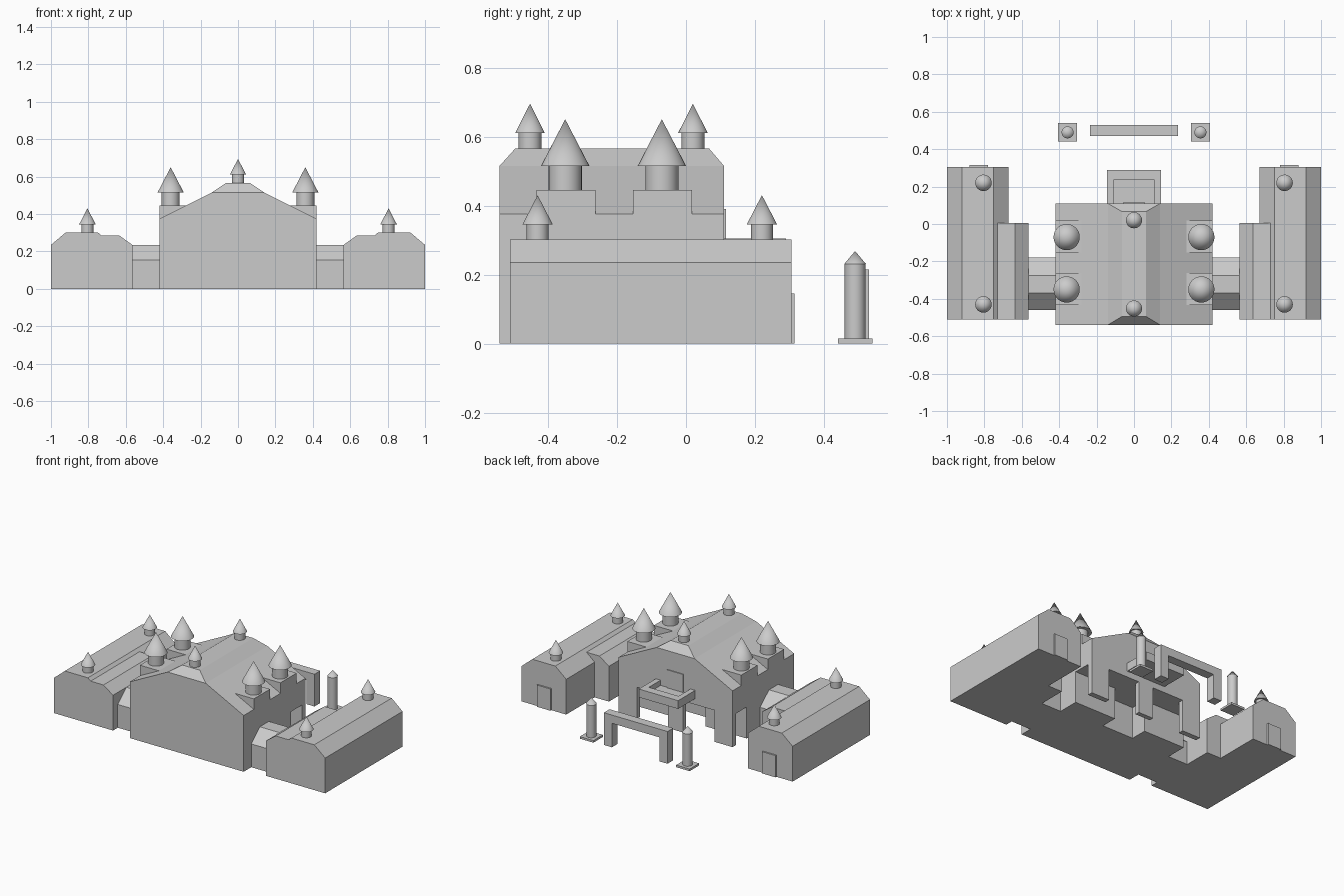
import bpy, bmesh
from mathutils import Vector

if "Cube" in bpy.data.objects:
    bpy.data.objects.remove(bpy.data.objects["Cube"])


def make(name, bm):
    bmesh.ops.recalc_face_normals(bm, faces=bm.faces)
    me = bpy.data.meshes.new(name)
    bm.to_mesh(me)
    bm.free()
    ob = bpy.data.objects.new(name, me)
    bpy.context.collection.objects.link(ob)
    return ob


def loft(name, a, b):
    """Closed solid between two matching loops."""
    bm = bmesh.new()
    va, vb = [bm.verts.new(p) for p in a], [bm.verts.new(p) for p in b]
    bm.faces.new(va)
    bm.faces.new(vb[::-1])
    n = len(va)
    for i in range(n):
        bm.faces.new((va[i], va[(i + 1) % n], vb[(i + 1) % n], vb[i]))
    return make(name, bm)


def box(name, x0, x1, y0, y1, z0, z1):
    ring = [(x0, y0), (x1, y0), (x1, y1), (x0, y1)]
    return loft(name, [(x, y, z0) for x, y in ring], [(x, y, z1) for x, y in ring])


def along_y(name, prof, y0, y1):
    return loft(name, [(x, y0, z) for x, z in prof], [(x, y1, z) for x, z in prof])


def spire(name, x, y, z0, z1, z2, r_drum, r_cone):
    """Round drum with a conical cap."""
    bm = bmesh.new()
    for ra, rb, za, zb in ((r_drum, r_drum, z0 - 0.01, z1), (r_cone, 0, z1, z2)):
        part = bmesh.ops.create_cone(bm, cap_ends=True, segments=32, radius1=ra, radius2=rb, depth=zb - za)
        bmesh.ops.translate(bm, verts=part["verts"], vec=Vector((x, y, (za + zb) / 2)))
    ob = make(name, bm)
    bpy.ops.object.select_all(action='DESELECT')
    ob.select_set(True)
    bpy.context.view_layer.objects.active = ob
    bpy.ops.object.shade_smooth_by_angle()


PORCH_Z = 0.21

# main hall: lower body, then the wide gabled upper storey above the porch
box("hall_base", -0.42, 0.42, -0.54, -0.15, 0, PORCH_Z)
along_y("hall_upper", [(-0.42, PORCH_Z), (0.42, PORCH_Z), (0.42, 0.375), (0.14, 0.515),
                       (-0.14, 0.515), (-0.42, 0.375)], -0.54, 0.11)

# hipped ridge cap and its two spires
loft("ridge_cap",
     [(-0.14, -0.54, 0.515), (0.14, -0.54, 0.515), (0.14, 0.11, 0.515), (-0.14, 0.11, 0.515)],
     [(-0.065, -0.495, 0.565), (0.065, -0.495, 0.565), (0.065, 0.067, 0.565), (-0.065, 0.067, 0.565)])
for y in (-0.452, 0.02):
    spire("ridge_spire", 0, y, 0.565, 0.61, 0.695, 0.033, 0.043)

# rear porch centre pier, balcony and balcony door
box("porch_centre_pier", -0.055, 0.055, 0.08, 0.11, 0, PORCH_Z)
box("balcony_floor", -0.145, 0.145, 0.1, 0.29, 0.25, 0.27)
box("balcony_rear_rail", -0.145, 0.145, 0.235, 0.29, 0.25, 0.305)
box("balcony_door", -0.06, 0.06, 0.10, 0.116, 0.27, 0.39)

# free-standing gate beam
box("gate_beam", -0.235, 0.235, 0.47, 0.53, 0.16, 0.215)

for s in (-1, 1):
    def mbox(name, xa, xb, *rest):
        return box(name, min(s * xa, s * xb), max(s * xa, s * xb), *rest)

    # porch walls, balcony sides and gate legs
    mbox("porch_back_wall", 0.115, 0.42, -0.15, -0.04, 0, PORCH_Z)
    mbox("porch_leg", 0.286, 0.42, 0.075, 0.11, 0, PORCH_Z)
    mbox("balcony_side_rail", 0.11, 0.145, 0.1, 0.235, 0.25, 0.305)
    mbox("gate_leg", 0.175, 0.235, 0.47, 0.53, 0, 0.16)

    # corner towers on square bases set into the roof
    for y in (-0.35, -0.07):
        mbox("tower_base", 0.27, 0.42, y - 0.083, y + 0.088, 0.36, 0.445)
        spire("corner_tower", s * 0.36, y, 0.445, 0.515, 0.65, 0.048, 0.07)

    # side wing: tall outer range and lower inner range
    along_y("wing_outer", [(s * x, z) for x, z in ((1, 0), (1, 0.235), (0.92, 0.302), (0.75, 0.302),
                                                  (0.67, 0.235), (0.67, 0))], -0.51, 0.305)
    along_y("wing_inner", [(s * x, z) for x, z in ((0.565, 0), (0.565, 0.235), (0.635, 0.285),
                                                  (0.73, 0.285), (0.73, 0))], -0.51, 0.005)
    mbox("wing_door", 0.78, 0.88, 0.30, 0.315, 0, 0.145)
    for y in (-0.43, 0.22):
        spire("wing_spire", s * 0.805, y, 0.302, 0.345, 0.43, 0.032, 0.044)

    # link between hall and wing
    link = [(-0.46, 0), (-0.46, 0.155), (-0.37, 0.235), (-0.275, 0.235), (-0.18, 0.155), (-0.18, 0)]
    loft("link", [(s * 0.42, y, z) for y, z in link], [(s * 0.57, y, z) for y, z in link])

    # free-standing columns beside the gate
    mbox("column_plinth", 0.305, 0.405, 0.44, 0.54, 0, 0.014)
    spire("column", s * 0.355, 0.49, 0.014, 0.23, 0.268, 0.03, 0.032)
